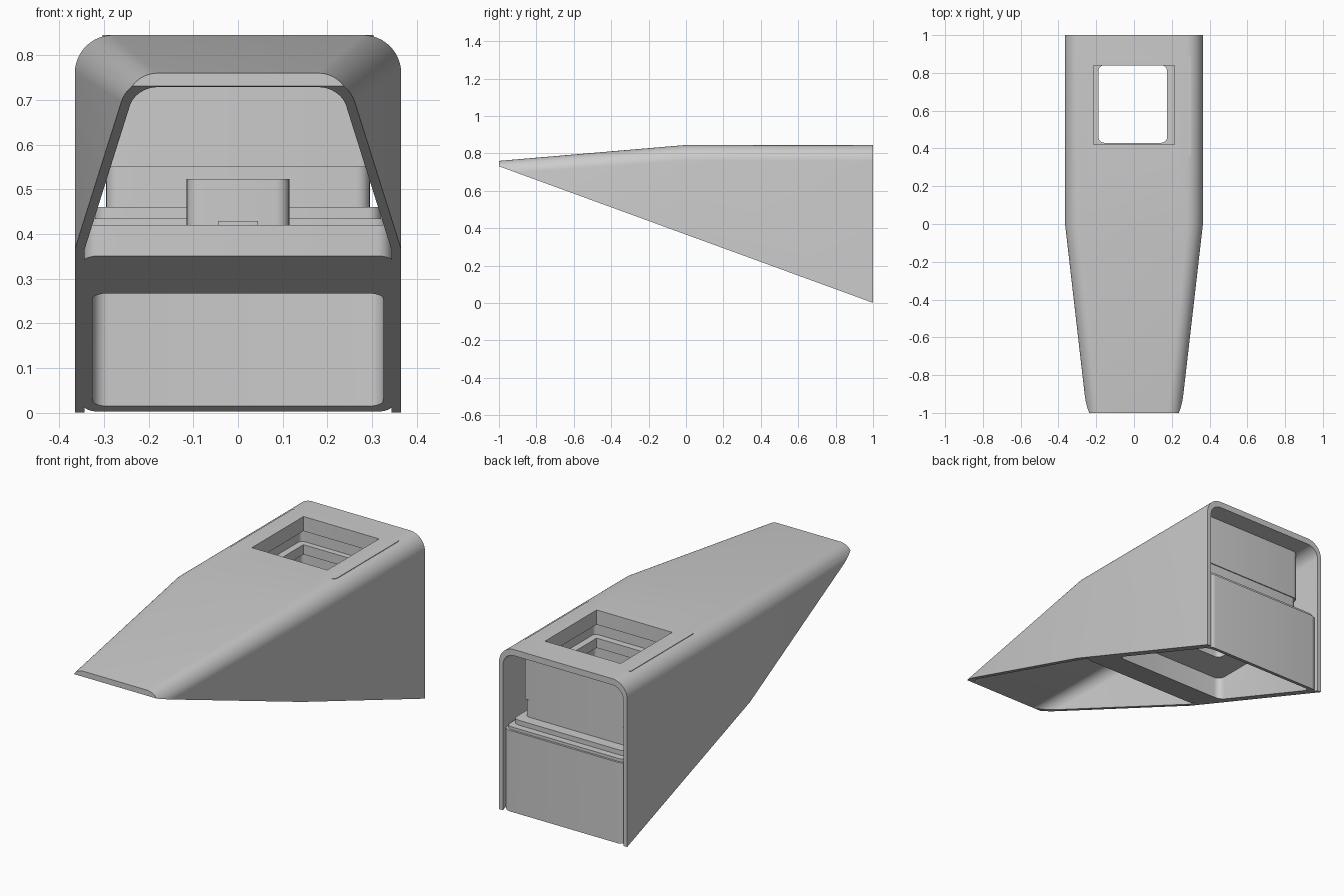
import bpy, bmesh, math

if "Cube" in bpy.data.objects:
    bpy.data.objects.remove(bpy.data.objects["Cube"])

grey = bpy.data.materials.new("light_grey")
grey.use_nodes = True
grey.diffuse_color = (0.6, 0.6, 0.6, 1)
grey.node_tree.nodes["Principled BSDF"].inputs["Base Color"].default_value = (0.6, 0.6, 0.6, 1)


def loft(name, sections):
    """Skin a closed solid through matching closed sections."""
    bm = bmesh.new()
    rings = [[bm.verts.new(p) for p in s] for s in sections]
    n = len(rings[0])
    for a, b in zip(rings, rings[1:]):
        for i in range(n):
            j = (i + 1) % n
            bm.faces.new((a[i], a[j], b[j], b[i]))
    bm.faces.new(rings[0][::-1])
    bm.faces.new(rings[-1])
    bmesh.ops.recalc_face_normals(bm, faces=bm.faces)
    mesh = bpy.data.meshes.new(name)
    bm.to_mesh(mesh)
    bm.free()
    mesh.materials.append(grey)
    ob = bpy.data.objects.new(name, mesh)
    bpy.context.collection.objects.link(ob)
    return ob


def block(name, x, y, z, r=0.03):
    """Upright block with rounded vertical corners; x, y, z are ranges."""
    pts = []
    corners = [(x[1] - r, y[1] - r), (x[0] + r, y[1] - r),
               (x[0] + r, y[0] + r), (x[1] - r, y[0] + r)]
    for k, (cx, cy) in enumerate(corners):
        for i in range(7):
            a = (k + i / 6) * math.pi / 2
            pts.append((cx + r * math.cos(a), cy + r * math.sin(a)))
    return loft(name, [[(px, py, h) for px, py in pts] for h in z])


def arch(y, w, top, r, base=-0.2):
    """Arch outline from the left foot over the top to the right foot."""
    pts = [(-w, y, base)]
    for side, start in ((-1, math.pi), (1, math.pi / 2)):
        for i in range(13):
            a = start - i / 12 * math.pi / 2
            pts.append((side * (w - r) + r * math.cos(a), y, top - r + r * math.sin(a)))
    return pts + [(w, y, base)]


def cut(ob, cutters):
    bpy.context.view_layer.objects.active = ob
    for c in cutters:
        mod = ob.modifiers.new("cut", "BOOLEAN")
        mod.operation = "DIFFERENCE"
        mod.solver = "EXACT"
        mod.object = c
        bpy.ops.object.modifier_apply(modifier=mod.name)


# Hood: tapering arch-shaped wall, open below and behind
wall, roof = 0.022, 0.032
sections = []
for y, w, top, r in ((-1, 0.25, 0.76, 0.07), (0, 0.365, 0.845, 0.085), (1, 0.365, 0.845, 0.085)):
    sections.append(arch(y, w, top, r) + arch(y, w - wall, top - roof, r - wall)[::-1])
hood = loft("hood", sections)

# Lower housing, its stepped lid, and the tower rising to the roof
housing = block("lower_housing", (-0.345, 0.345), (0.04, 0.995), (-0.2, 0.42), 0.035)
step_low = block("lid_step_lower", (-0.335, 0.335), (0.29, 0.985), (0.40, 0.435))
step_high = block("lid_step_upper", (-0.32, 0.32), (0.32, 0.95), (0.41, 0.46))
tower_base = block("tower_base", (-0.295, 0.295), (0.355, 0.895), (0.43, 0.55))
tower = block("tower", (-0.303, 0.303), (0.35, 0.90), (0.55, 0.8447))

# Small pod on the front of the tower, with its slot plate
pod = block("front_pod", (-0.115, 0.115), (0.18, 0.40), (0.415, 0.523))
plate = block("pod_slot_plate", (-0.045, 0.045), (0.176, 0.183), (0.418, 0.429), 0.001)

# Cutters
slope = loft("slope_cutter", [[(x, -1.5, 0.9135), (x, 1.5, -0.1815), (x, 1.5, -1), (x, -1.5, -1)]
                              for x in (-1, 1)])
cavity = block("housing_cavity_cutter", (-0.325, 0.325), (0.27, 0.962), (-0.5, 0.38), 0.035)
window = block("window_cutter", (-0.215, 0.215), (0.42, 0.84), (0.60, 1), 0.002)
passage = block("passage_cutter", (-0.188, 0.175), (0.43, 0.84), (0.2, 0.7), 0.03)
groove_high = block("upper_groove_cutter", (-0.25, 0.25), (0.385, 0.87), (0.70, 0.77), 0.02)
groove_low = block("lower_groove_cutter", (-0.235, 0.235), (0.40, 0.86), (0.57, 0.65), 0.02)
cutters = [slope, cavity, window, passage, groove_high, groove_low]

cut(hood, [slope, window])
cut(housing, [cavity, slope, passage])
for part in (step_low, step_high, tower_base):
    cut(part, [passage])
cut(tower, [window, groove_high, groove_low, passage])

for c in cutters:
    bpy.data.objects.remove(c)

# Smooth rounded surfaces, keep edges crisp
bpy.ops.object.select_all(action="DESELECT")
for part in (hood, housing, step_low, step_high, tower_base, tower, pod, plate):
    part.select_set(True)
bpy.context.view_layer.objects.active = hood
bpy.ops.object.shade_smooth_by_angle(angle=math.radians(25))
